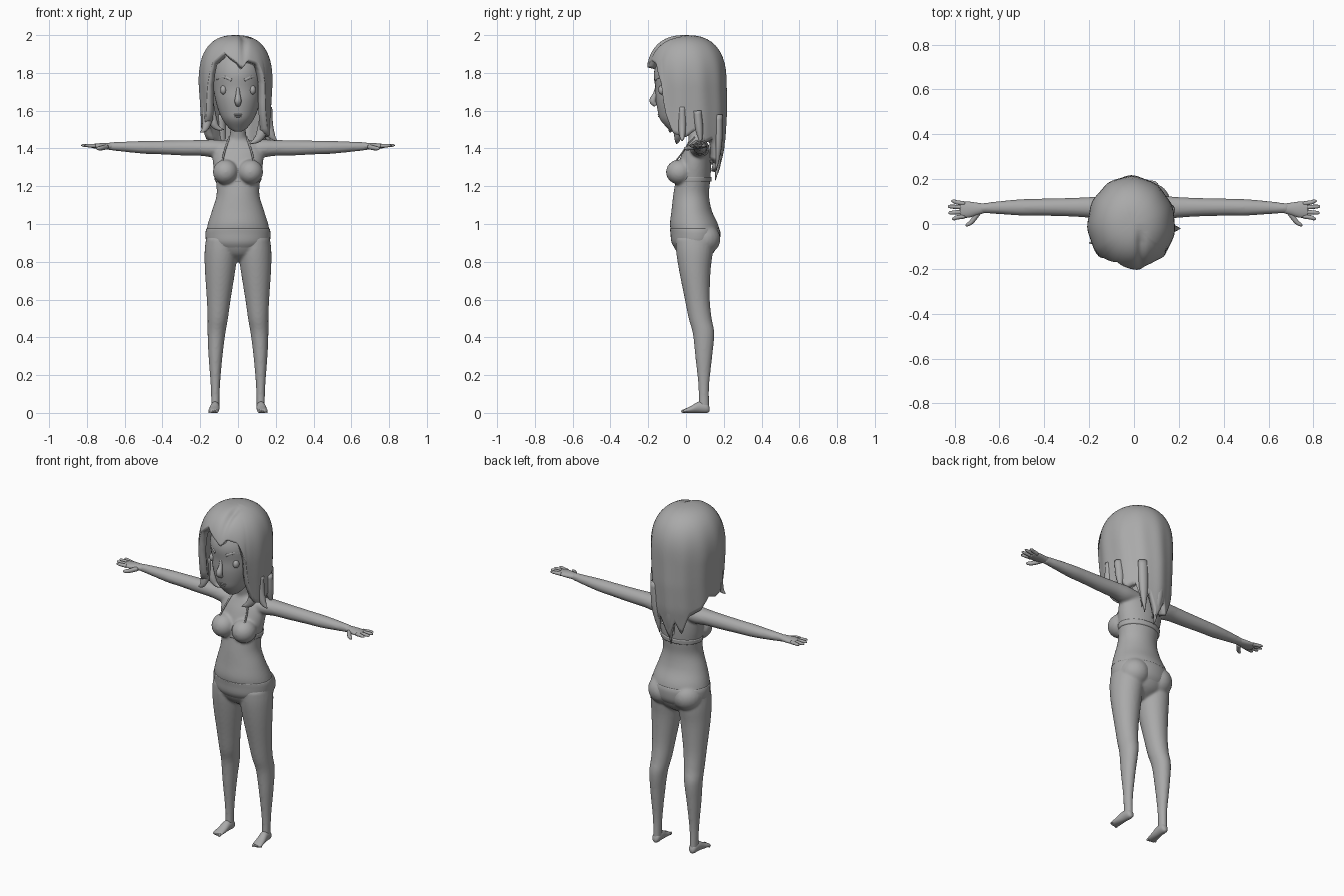
import bpy, bmesh, math
from mathutils import Vector

grey = bpy.data.materials.new("plain_grey")
grey.diffuse_color = (0.4, 0.4, 0.4, 1)
X, Y, Z = Vector((1, 0, 0)), Vector((0, 1, 0)), Vector((0, 0, 1))


def finish(name, bm, recalc=True):
    if recalc:
        bmesh.ops.recalc_face_normals(bm, faces=bm.faces)
    me = bpy.data.meshes.new(name)
    bm.to_mesh(me)
    bm.free()
    me.materials.append(grey)
    for p in me.polygons:
        p.use_smooth = True
    ob = bpy.data.objects.new(name, me)
    bpy.context.collection.objects.link(ob)
    return ob


def smooth_path(pts, steps):
    """Catmull-Rom interpolation of tuples of any length."""
    out = []
    for i in range(len(pts) - 1):
        p0, p1 = pts[max(i - 1, 0)], pts[i]
        p2, p3 = pts[i + 1], pts[min(i + 2, len(pts) - 1)]
        for k in range(steps):
            t = k / steps
            out.append([0.5 * (2 * b + (c - a) * t + (2 * a - 5 * b + 4 * c - d) * t * t
                               + (3 * b - a - 3 * c + d) * t ** 3)
                        for a, b, c, d in zip(p0, p1, p2, p3)])
    return out + [list(pts[-1])]


def loft(name, pts, side, axis=None, n=24, steps=4, s=1):
    """Elliptic rings (x, y, z, radius along side, other radius) along a path."""
    rows = smooth_path([(p[0] * s,) + tuple(p[1:]) for p in pts], steps)
    cen = [Vector(r[:3]) for r in rows]
    bm, rings = bmesh.new(), []
    for i, r in enumerate(rows):
        t = axis or (cen[min(i + 1, len(cen) - 1)] - cen[max(i - 1, 0)]).normalized()
        a = (side - t * side.dot(t)).normalized()
        b = t.cross(a)
        ra, rb = max(r[3], 0.001), max(r[4], 0.001)
        rings.append([bm.verts.new(cen[i] + a * ra * math.cos(k * math.tau / n)
                                   + b * rb * math.sin(k * math.tau / n)) for k in range(n)])
    for lo, hi in zip(rings, rings[1:]):
        for k in range(n):
            bm.faces.new((lo[k], lo[(k + 1) % n], hi[(k + 1) % n], hi[k]))
    bm.faces.new(rings[0])
    bm.faces.new(rings[-1])
    return finish(name, bm)


def ball(name, loc, rad):
    bm = bmesh.new()
    bmesh.ops.create_uvsphere(bm, u_segments=24, v_segments=14, radius=1)
    for v in bm.verts:
        v.co = Vector([c * r + l for c, r, l in zip(v.co, rad, loc)])
    return finish(name, bm)


# Body: torso, bust, hips, legs and arms fused into one smooth skin
torso = [(0, .05, .80, .03, .03), (0, .05, .84, .11, .09), (0, .05, .90, .162, .122),
         (0, .05, .95, .168, .128), (0, .042, 1.0, .16, .127), (0, .03, 1.07, .138, .107),
         (0, .027, 1.15, .114, .095), (0, .035, 1.22, .116, .092), (0, .043, 1.30, .13, .09),
         (0, .055, 1.37, .135, .077), (0, .06, 1.42, .12, .056), (0, .06, 1.445, .06, .046),
         (0, .05, 1.48, .042, .042), (0, .03, 1.57, .042, .042)]
leg = [(.09, .045, .92, .08, .10), (.09, .045, .85, .087, .097), (.095, .047, .75, .08, .083),
       (.102, .06, .60, .063, .066), (.107, .075, .50, .054, .061), (.114, .093, .42, .047, .057),
       (.119, .094, .30, .037, .045), (.12, .094, .15, .025, .029), (.12, .095, .06, .022, .027),
       (.12, .095, .02, .022, .028)]
arm = [(.06, .07, 1.40, .05, .04), (.13, .072, 1.40, .053, .047), (.20, .074, 1.403, .046, .042),
       (.30, .075, 1.403, .041, .040), (.42, .075, 1.405, .038, .036), (.50, .074, 1.406, .037, .034),
       (.60, .073, 1.409, .029, .027), (.69, .07, 1.412, .021, .02)]
parts = [loft("body", torso, X, Z, 40)]
for s in (-1, 1):
    parts += [loft("leg", leg, X, Z, 28, s=s), loft("arm", arm, Y, X, 24, s=s),
              ball("bust", (s * .066, -.035, 1.275), (.067, .071, .066)),
              ball("glute", (s * .078, .09, .92), (.086, .092, .085))]
bpy.ops.object.select_all(action='DESELECT')
for p in parts:
    p.select_set(True)
body = parts[0]
bpy.context.view_layer.objects.active = body
bpy.ops.object.join()
rm = body.modifiers.new("fuse", 'REMESH')
rm.mode, rm.voxel_size, rm.use_smooth_shade = 'VOXEL', .0075, True
sm = body.modifiers.new("soften", 'SMOOTH')
sm.factor, sm.iterations = .5, 5

# Hands and feet
palm = [(.66, .07, 1.412, .019, .017), (.70, .067, 1.412, .028, .017),
        (.74, .064, 1.412, .036, .015), (.775, .064, 1.413, .034, .010)]
thumb = [(.695, .05, 1.408, .013, .013), (.722, .012, 1.402, .012, .011),
         (.742, -.003, 1.400, .009, .008), (.75, -.008, 1.400, .003, .003)]
foot = [(.12, .125, .018, .008, .010), (.12, .112, .026, .021, .026), (.122, .07, .03, .024, .03),
        (.126, .03, .019, .027, .019), (.129, 0, .012, .028, .012), (.13, -.012, .009, .025, .009)]
for s, tag in ((-1, "right"), (1, "left")):
    loft(tag + "_palm", palm, Y, X, s=s, n=20)
    loft(tag + "_thumb", thumb, Z, s=s, n=10)
    for i, (y0, y1, tip) in enumerate(((.034, .024, .812), (.054, .050, .828),
                                       (.074, .078, .83), (.091, .102, .815))):
        loft(f"{tag}_finger_{i}", [(.755, y0, 1.413, .010, .010), (.79, (y0 + y1) / 2, 1.415, .0095, .0095),
                                   (tip - .01, y1, 1.416, .008, .007), (tip, y1, 1.416, .003, .003)],
             Y, s=s, n=10)
    loft(tag + "_foot", foot, X, Y, s=s, n=20)
    for i in range(5):
        r = .0085 - .0009 * i
        ball(f"{tag}_toe_{i}", (s * (.111 + .0105 * i), -.015 + .0035 * i, r), (r * .8, r * 1.2, r))

# Head and face
loft("head", [(0, -.06, 1.49, .018, .02), (0, -.05, 1.505, .045, .045), (0, -.04, 1.55, .08, .095),
              (0, -.03, 1.60, .103, .12), (0, -.02, 1.66, .12, .14), (0, -.01, 1.72, .13, .152),
              (0, -.01, 1.80, .135, .16), (0, 0, 1.88, .12, .14), (0, 0, 1.95, .06, .08)], X, Z, 40)
loft("nose", [(0, -.152, 1.735, .007, .008), (0, -.162, 1.69, .011, .012),
              (0, -.176, 1.652, .018, .018), (0, -.160, 1.628, .012, .010)], X, n=16)
ball("upper_lip", (0, -.134, 1.579, ), (.028, .016, .006))
ball("lower_lip", (0, -.132, 1.569), (.021, .016, .006))
for s, tag in ((-1, "right"), (1, "left")):
    ball(tag + "_eye", (s * .077, -.128, 1.71), (.017, .019, .024))
    loft(tag + "_eyebrow", [(.034, -.163, 1.762, .004, .008), (.072, -.143, 1.778, .004, .007),
                            (.112, -.098, 1.765, .003, .002)], Y, s=s, n=10)

# Swimwear: raised back band, neck straps and waist edge
loft("back_band", [(0, .038, 1.225, .122, .096), (0, .040, 1.25, .125, .096)], X, Z, 40)
loft("briefs", [(0, .05, .86, .13, .10), (0, .05, .90, .166, .126), (0, .05, .95, .172, .132),
                (0, .046, .975, .168, .131)], X, Z, 40)
for s, tag in ((-1, "right"), (1, "left")):
    loft(tag + "_strap", [(.085, -.065, 1.32, .005, .004), (.075, -.025, 1.37, .005, .004),
                          (.06, .01, 1.42, .005, .004), (.045, .045, 1.46, .005, .004)], X, s=s, n=8)

# Hair shell: dome, then strands hanging to a hem that varies around the head
hem = [(-180, 1.27), (-165, 1.38), (-155, 1.30), (-140, 1.42), (-120, 1.45), (-105, 1.52),
       (-90, 1.50), (-70, 1.52), (-58, 1.56), (-52, 1.68), (-42, 1.85), (-22, 1.91), (0, 1.86),
       (10, 1.84), (20, 1.87), (40, 1.85), (52, 1.75), (58, 1.60), (70, 1.48), (90, 1.46),
       (105, 1.50), (120, 1.43), (135, 1.45), (150, 1.32), (162, 1.40), (180, 1.27)]
widths = [(1.2, .78, .70), (1.3, .86, .84), (1.45, .92, .97), (1.6, .95, 1.01), (1.75, 1, 1)]


def lerp(table, x, col=1):
    for a, b in zip(table, table[1:]):
        if x <= b[0]:
            t = max(0, (x - a[0]) / (b[0] - a[0]))
            return a[col] + (b[col] - a[col]) * t
    return table[-1][col]


bm = bmesh.new()
COLS, ROWS = 96, 26
crown = bm.verts.new((-.012, 0, 2.0))
grid = []
for i in range(COLS):
    deg = -180 + 360 * i / COLS
    th, end = math.radians(deg), lerp(hem, deg)
    if end >= 1.75:
        total = math.acos(((end - 1.75) / .25) ** 1.25) / (math.pi / 2)
    else:
        total = 1 + (1.75 - end) / .3
    col = []
    for j in range(1, ROWS + 1):
        q = total * j / ROWS
        if q < 1:
            phi = q * math.pi / 2
            r, z = math.sin(phi) ** .8, 1.75 + .25 * math.cos(phi) ** .8
        else:
            r, z = 1, 1.75 - .3 * (q - 1)
        r *= 1 + .012 * min(q, 1) ** 3 * math.sin(11 * th + 3 * z)
        x = -.012 + .195 * r * lerp(widths, z, 1) * math.sin(th)
        y = -.213 * r * lerp(widths, z, 2) * math.cos(th)
        if y < 0:  # parting groove
            z -= .016 * math.exp(-((x - .03) / .018) ** 2) * min(1, -y / .08)
        col.append(bm.verts.new((x, y, z)))
    grid.append(col)
for i in range(COLS):
    a, b = grid[i], grid[(i + 1) % COLS]
    bm.faces.new((crown, a[0], b[0]))
    for j in range(ROWS - 1):
        bm.faces.new((a[j], a[j + 1], b[j + 1], b[j]))
hair = finish("hair", bm, recalc=False)
so = hair.modifiers.new("thickness", 'SOLIDIFY')
so.thickness, so.offset = .04, -1

# Loose locks along the hem
locks = [[(-.165, -.06, 1.66, .026), (-.163, -.07, 1.56, .026), (-.175, -.08, 1.505, .017), (-.2, -.085, 1.485, .002)],
         [(-.155, -.04, 1.64, .026), (-.135, -.05, 1.55, .024), (-.11, -.05, 1.51, .014), (-.075, -.05, 1.50, .002)],
         [(.155, -.02, 1.62, .026), (.158, -.02, 1.53, .027), (.18, -.02, 1.465, .018), (.207, -.02, 1.44, .002)],
         [(.145, -.03, 1.60, .026), (.13, -.04, 1.50, .028), (.105, -.045, 1.45, .020), (.06, -.05, 1.425, .002)],
         [(.155, .06, 1.60, .028), (.155, .07, 1.50, .026), (.165, .08, 1.42, .002)],
         [(.08, .17, 1.58, .03), (.075, .17, 1.42, .026), (.06, .16, 1.28, .002)],
         [(-.02, .185, 1.58, .03), (-.02, .18, 1.40, .028), (-.01, .155, 1.23, .002)],
         [(-.1, .155, 1.58, .03), (-.09, .16, 1.45, .026), (-.075, .16, 1.32, .002)]]
for i, pts in enumerate(locks):
    loft(f"hair_lock_{i}", [(x, y, z, r, r * .8) for x, y, z, r in pts], X, n=12)
